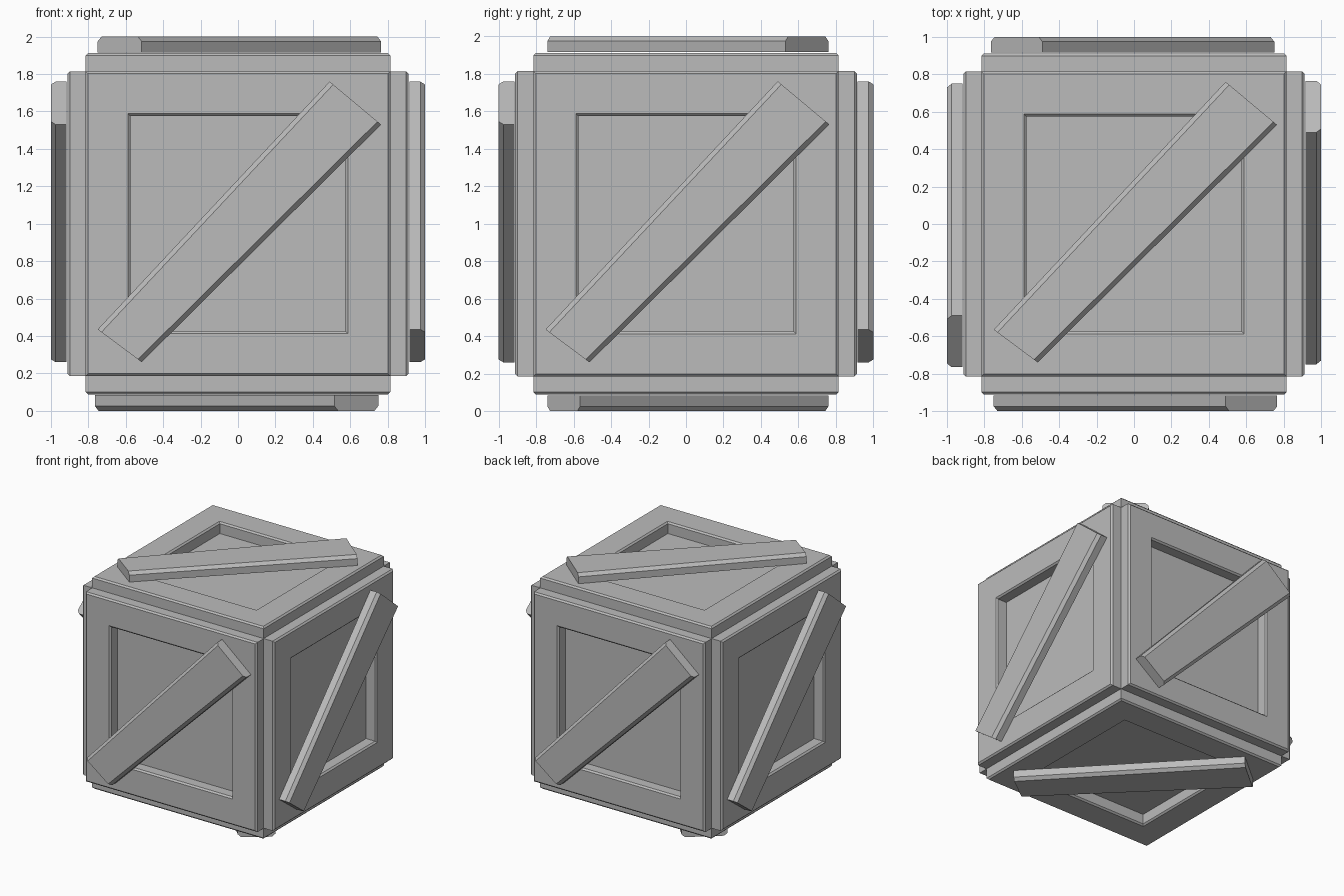
import bpy, bmesh
from math import pi
from mathutils import Matrix, Vector

cube = bpy.data.objects.get("Cube")
if cube:
    bpy.data.objects.remove(cube, do_unlink=True)

GREY = 0.5
grey = bpy.data.materials.new("crate_grey")
grey.use_nodes = True
grey.diffuse_color = (GREY, GREY, GREY, 1)
grey.node_tree.nodes["Principled BSDF"].inputs["Base Color"].default_value = (GREY, GREY, GREY, 1)

CORE, FACE, OUTER = 0.815, 0.912, 1.0   # panel, frame and plank distances from centre
CENTRE = Matrix.Translation((0, 0, 1))


def add_object(name, bm, matrix):
    bmesh.ops.recalc_face_normals(bm, faces=bm.faces)
    mesh = bpy.data.meshes.new(name)
    bm.to_mesh(mesh)
    bm.free()
    mesh.materials.append(grey)
    obj = bpy.data.objects.new(name, mesh)
    obj.matrix_world = matrix
    bpy.context.collection.objects.link(obj)
    return obj


def loft_rings(bm, rings, closed):
    """Bridge successive rings of equal size with quads."""
    loops = [[bm.verts.new(p) for p in ring] for ring in rings]
    n = len(loops[0])
    pairs = list(zip(loops, loops[1:]))
    if closed:
        pairs.append((loops[-1], loops[0]))
    for a, b in pairs:
        for i in range(n):
            j = (i + 1) % n
            bm.faces.new((a[i], a[j], b[j], b[i]))
    return loops


def square(half, z):
    return [(-half, -half, z), (half, -half, z), (half, half, z), (-half, half, z)]


def build_frame(name, matrix):
    # Chamfered square frame swept from a small profile
    c = 0.013
    profile = [(CORE, CORE - 0.01), (CORE, FACE - c), (CORE - c, FACE),
               (0.588, FACE), (0.588 - c, FACE - c), (0.588 - c, CORE - 0.01)]
    bm = bmesh.new()
    loft_rings(bm, [square(h, z) for h, z in profile], True)
    add_object(name, bm, matrix)


def build_plank(name, matrix):
    # Slightly tapered diagonal plank with chamfered long edges
    low_a, low_b = Vector((-0.75, -0.565, 0)), Vector((-0.515, -0.74, 0))
    high_a, high_b = Vector((0.49, 0.76, 0)), Vector((0.765, 0.53, 0))

    def section(a, b):
        inset = (b - a).normalized() * 0.025
        top, mid, base = [Vector((0, 0, z)) for z in (OUTER, OUTER - 0.025, FACE + 0.004)]
        return [a + base, a + mid, a + inset + top, b - inset + top, b + mid, b + base]

    bm = bmesh.new()
    ends = loft_rings(bm, [section(low_a, low_b), section(high_a, high_b)], False)
    for end in ends:
        bm.faces.new(end)
    add_object(name, bm, matrix)


# Inner box whose sides are the recessed panels
bm = bmesh.new()
bmesh.ops.create_cube(bm, size=2 * CORE)
add_object("inner_box", bm, CENTRE)

# One frame and one plank on each side
upright = Matrix.Rotation(pi / 2, 4, 'X')
sides = {
    "front": upright,
    "right": Matrix.Rotation(pi / 2, 4, 'Z') @ upright,
    "back": Matrix.Rotation(pi, 4, 'Z') @ upright,
    "left": Matrix.Rotation(-pi / 2, 4, 'Z') @ upright,
    "top": Matrix.Identity(4),
    "bottom": Matrix.Rotation(pi, 4, 'Y'),
}
for side, turn in sides.items():
    build_frame(side + "_frame", CENTRE @ turn)
    build_plank(side + "_plank", CENTRE @ turn)
